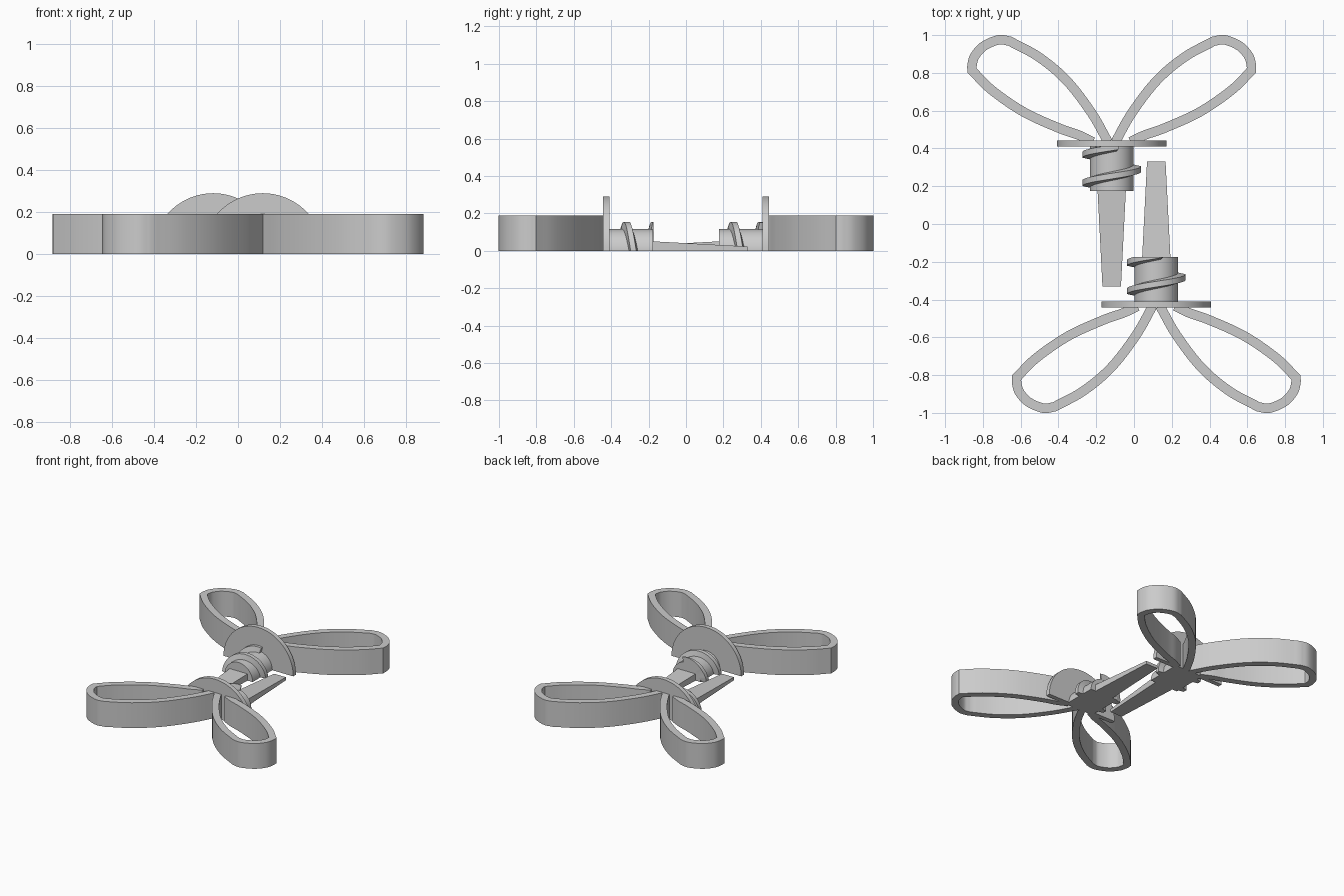
import bpy, bmesh, math
from mathutils import Vector

if "Cube" in bpy.data.objects:
    bpy.data.objects.remove(bpy.data.objects["Cube"])

grey = bpy.data.materials.new("plain grey")
grey.diffuse_color = (0.6, 0.6, 0.6, 1)
grey.use_nodes = True
grey.node_tree.nodes["Principled BSDF"].inputs["Base Color"].default_value = grey.diffuse_color


def finish(name, bm, smooth=True):
    bmesh.ops.recalc_face_normals(bm, faces=bm.faces[:])
    me = bpy.data.meshes.new(name)
    bm.to_mesh(me)
    bm.free()
    me.materials.append(grey)
    ob = bpy.data.objects.new(name, me)
    bpy.context.collection.objects.link(ob)
    if smooth:
        bpy.ops.object.select_all(action='DESELECT')
        ob.select_set(True)
        bpy.context.view_layer.objects.active = ob
        bpy.ops.object.shade_smooth_by_angle(angle=math.radians(30))
    return ob


def loft(name, rings, smooth=True):
    """Skin a list of equal closed sections and cap both ends."""
    bm = bmesh.new()
    vs = [[bm.verts.new(p) for p in r] for r in rings]
    n = len(rings[0])
    for a, b in zip(vs, vs[1:]):
        for i in range(n):
            j = (i + 1) % n
            bm.faces.new((a[i], a[j], b[j], b[i]))
    bm.faces.new(vs[0])
    bm.faces.new(vs[-1])
    return finish(name, bm, smooth)


def half_disc(name, cx, r, y0, y1, seg=48):
    arc = [(cx + r * math.cos(math.pi * i / seg), r * math.sin(math.pi * i / seg))
           for i in range(seg + 1)]
    loft(name, [[(x, y, z) for x, z in arc] for y in (y0, y1)])


def spline(pts, sub=6):
    """Catmull-Rom through the points."""
    p = [Vector(q) for q in pts]
    p = [2 * p[0] - p[1]] + p + [2 * p[-1] - p[-2]]
    out = []
    for a, b, c, d in zip(p, p[1:], p[2:], p[3:]):
        for k in range(sub):
            t = k / sub
            out.append(0.5 * (2 * b + (c - a) * t + (2 * a - 5 * b + 4 * c - d) * t * t
                              + (3 * b - a - 3 * c + d) * t ** 3))
    return out + [p[-2]]


# Centre line of one loop: inner side, rounded tip, outer side
inner_side = [(.02, .435), (.106, .587), (.238, .759), (.386, .884), (.54, .968)]
tip = [(.54, .968), (.598, .975), (.677, .942), (.725, .889), (.739, .841), (.739, .812)]
outer_side = [(.739, .812), (.635, .709), (.466, .593), (.28, .508), (.175, .471), (.10, .435)]
path = spline(inner_side)[:-1] + spline(tip)[:-1] + spline(outer_side)


def petal(name, cx, sx, sy, w=.025, h=.19):
    rings = []
    for i, p in enumerate(path):
        d0 = (p - path[max(i - 1, 0)]) if i else path[1] - p
        d1 = (path[i + 1] - p) if i < len(path) - 1 else d0
        d0, d1 = d0.normalized(), d1.normalized()
        t = (d0 + d1).normalized()
        k = w / max(t.dot(d1), .7)          # mitred corner
        n = Vector((-t.y, t.x)) * k
        a, b = p + n, p - n
        rings.append([(cx + sx * q.x, sy * q.y, z)
                      for q, z in ((a, 0), (b, 0), (b, h), (a, h))])
    loft(name, rings)


def thread(name, cx, dy, a0, a1, y_at_zero, lo, hi, seg=36):
    """Tapered helical ridge, cut flat at the neck ends."""
    rings = []
    for i in range(seg + 1):
        a = a0 + (a1 - a0) * i / seg
        y = y_at_zero - .15 * a / (2 * math.pi) + dy
        rings.append([(cx + r * math.cos(a), min(max(y + o, lo), hi), r * math.sin(a))
                      for r, o in ((.105, -.026), (.155, -.015), (.155, .015), (.105, .026))])
    loft(name, rings)


# Two facing halves
for label, cx, s, dy in (("back", -.118, 1, 0), ("front", .118, -1, -.572)):
    half_disc(label + "_flange", cx, .29, s * .41, s * .443)
    half_disc(label + "_neck", cx, .116, s * .176, s * .412)
    lo, hi = sorted((s * .174, s * .412))
    thread(label + "_thread_long", cx, dy, 0, math.pi, .291, lo, hi)
    thread(label + "_thread_short", cx, dy, math.radians(77), math.pi, .441, lo, hi)
    # tapered tongue
    loft(label + "_tongue",
         [[(cx - w, y, 0), (cx + w, y, 0), (cx + w, y, h), (cx - w, y, h)]
          for w, y, h in ((.076, s * .2, .052), (.049, s * -.33, .023))], smooth=False)
    for side, sx in (("left", -1), ("right", 1)):
        petal(f"{label}_{side}_loop", cx, sx, s)
